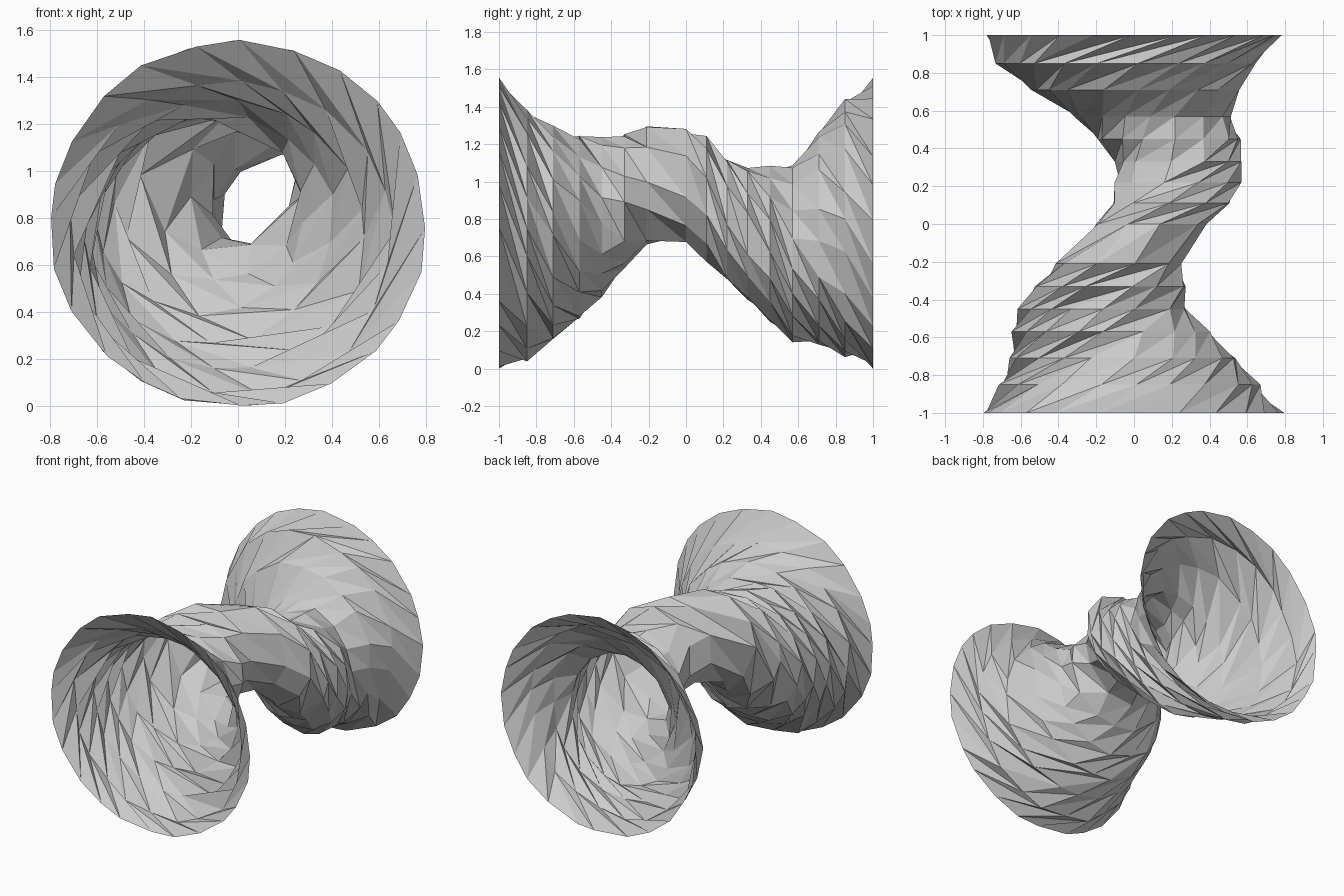
import bpy, bmesh, math, random

if "Cube" in bpy.data.objects:
    bpy.data.objects.remove(bpy.data.objects["Cube"])

random.seed(7)

# Sections along the tube: y, x min, x max, z min, z max, sides
SECTIONS = [
    (-1.00, -0.79, 0.79, 0.00, 1.54, 24),
    (-0.85, -0.70, 0.65, 0.05, 1.37, 22),
    (-0.71, -0.64, 0.54, 0.15, 1.29, 20),
    (-0.57, -0.63, 0.40, 0.27, 1.25, 18),
    (-0.45, -0.60, 0.28, 0.40, 1.22, 16),
    (-0.33, -0.52, 0.27, 0.54, 1.26, 13),
    (-0.21, -0.42, 0.25, 0.67, 1.30, 10),
    (0.00, -0.20, 0.38, 0.67, 1.28, 9),
    (0.11, -0.12, 0.51, 0.58, 1.23, 10),
    (0.22, -0.10, 0.56, 0.47, 1.11, 11),
    (0.33, -0.10, 0.57, 0.37, 1.07, 13),
    (0.45, -0.20, 0.57, 0.26, 1.07, 16),
    (0.57, -0.32, 0.52, 0.16, 1.09, 18),
    (0.71, -0.54, 0.56, 0.12, 1.26, 20),
    (0.85, -0.71, 0.63, 0.07, 1.42, 22),
    (1.00, -0.77, 0.77, 0.00, 1.54, 24),
]
TWIST = math.radians(-29)


def add_ring(bm, section, phase, jitter):
    y, x0, x1, z0, z1, n = section
    cx, cz = (x0 + x1) / 2, (z0 + z1) / 2
    ring = []
    for i in range(n):
        a = phase + 2 * math.pi * (i + random.uniform(-0.2, 0.2)) / n
        r = 1.015 + random.uniform(-jitter, jitter)
        ring.append(bm.verts.new((cx + r * (x1 - x0) / 2 * math.cos(a), y,
                                  max(0, cz + r * (z1 - z0) / 2 * math.sin(a)))))
    return ring


def zip_rings(bm, a, b):
    """Join two rings of different side counts with triangles."""
    i = j = 0
    while i < len(a) or j < len(b):
        va, vb = a[i % len(a)], b[j % len(b)]
        if j >= len(b) or (i < len(a) and (i + 1) / len(a) <= (j + 1) / len(b)):
            i += 1
            bm.faces.new((va, a[i % len(a)], vb))
        else:
            j += 1
            bm.faces.new((va, b[j % len(b)], vb))


# Open, hollow twisted tube flaring to a wide mouth at both ends
bm = bmesh.new()
rings = []
for k, section in enumerate(SECTIONS):
    is_rim = k in (0, len(SECTIONS) - 1)
    rings.append(add_ring(bm, section, k * TWIST, 0.01 if is_rim else 0.03))
for a, b in zip(rings, rings[1:]):
    zip_rings(bm, a, b)
bmesh.ops.recalc_face_normals(bm, faces=bm.faces)

mesh = bpy.data.meshes.new("twisted_tube")
bm.to_mesh(mesh)
bm.free()
bpy.context.collection.objects.link(bpy.data.objects.new("twisted_tube", mesh))
